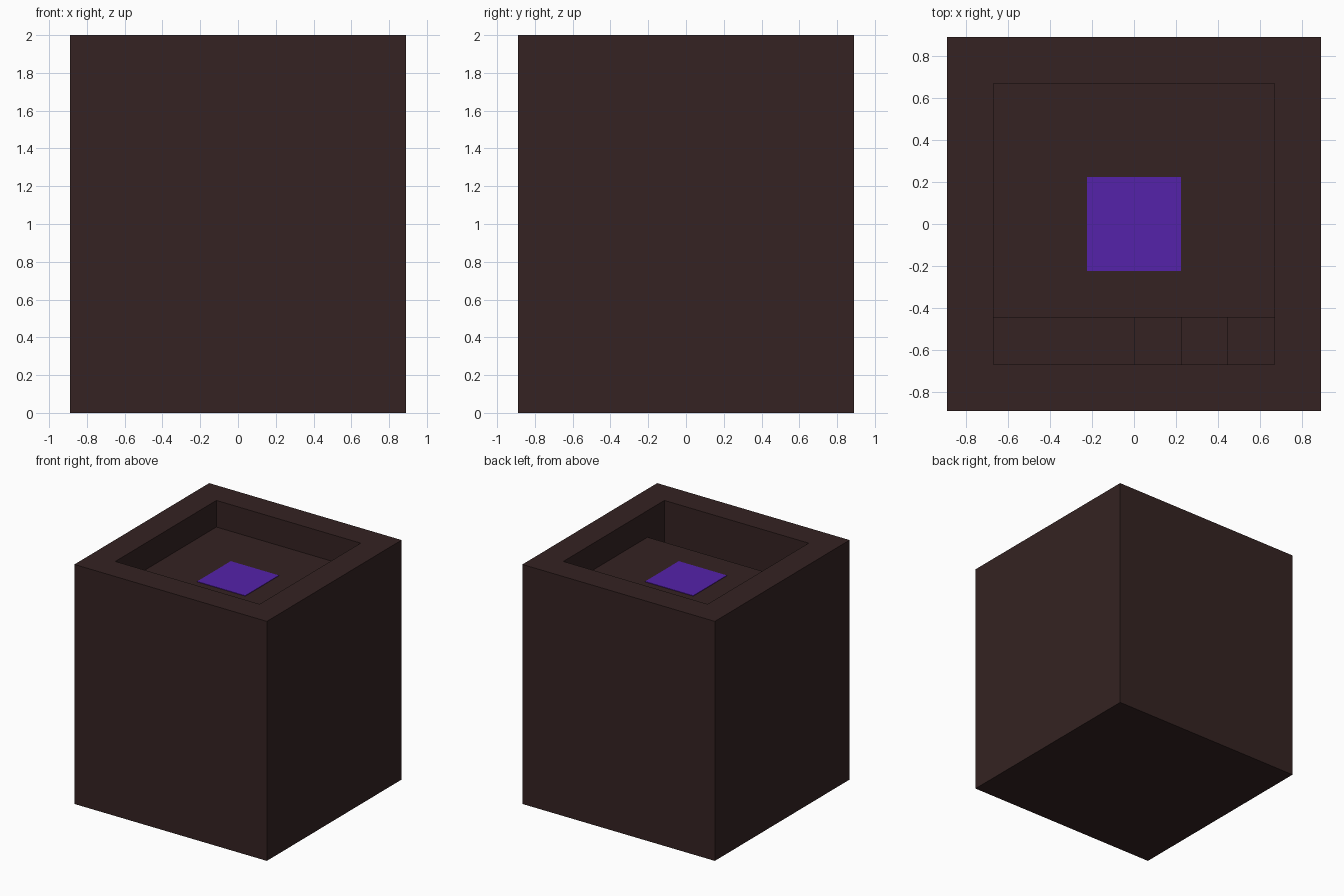
import bpy, bmesh
from mathutils import Matrix, Vector

old = bpy.data.objects.get("Cube")
if old:
    bpy.data.objects.remove(old, do_unlink=True)

U = 2 / 9  # one building block; the model is 8 x 8 x 9 blocks


def material(name, rgb):
    m = bpy.data.materials.new(name)
    m.use_nodes = True
    m.diffuse_color = (*rgb, 1)
    bsdf = next(n for n in m.node_tree.nodes if n.type == "BSDF_PRINCIPLED")
    bsdf.inputs["Base Color"].default_value = (*rgb, 1)
    return m


def add_object(name, bm, mat):
    bmesh.ops.recalc_face_normals(bm, faces=bm.faces)
    mesh = bpy.data.meshes.new(name)
    bm.to_mesh(mesh)
    bm.free()
    mesh.materials.append(mat)
    bpy.context.collection.objects.link(bpy.data.objects.new(name, mesh))


def box(size, centre):
    bm = bmesh.new()
    place = Matrix.Translation(centre) @ Matrix.Diagonal((*size, 1))
    bmesh.ops.create_cube(bm, size=1, matrix=place)
    return bm


def sink(bm, faces, depth):
    """Push a region of faces down and return the new bottom faces."""
    out = bmesh.ops.extrude_face_region(bm, geom=faces)["geom"]
    left = [f for f in faces if f.is_valid]
    if left:
        bmesh.ops.delete(bm, geom=left, context="FACES_ONLY")
    verts = [g for g in out if isinstance(g, bmesh.types.BMVert)]
    bmesh.ops.translate(bm, verts=verts, vec=(0, 0, -depth))
    return [g for g in out if isinstance(g, bmesh.types.BMFace)]


def split(bm, faces, point, normal):
    """Cut the given faces with a plane and return all the pieces."""
    geom = set(faces)
    for f in faces:
        geom.update(f.edges, f.verts)
    out = bmesh.ops.bisect_plane(bm, geom=list(geom), dist=1e-5,
                                 plane_co=point, plane_no=normal)["geom"]
    return [g for g in out if isinstance(g, bmesh.types.BMFace)]


stone = material("dark brown stone", (0.035, 0.0165, 0.016))
violet = material("violet", (0.091, 0.016, 0.40))

# Block with a raised rim around a sunken floor
bm = box((8 * U, 8 * U, 9 * U), (0, 0, 4.5 * U))
top = max(bm.faces, key=lambda f: f.calc_center_median().z)
bmesh.ops.inset_region(bm, faces=[top], thickness=U, use_even_offset=True)
floor = sink(bm, [top], U)

# Stairwell along the front of the floor, descending towards the right
pieces = split(bm, floor, Vector((0, -2 * U, 0)), Vector((0, 1, 0)))
well = [f for f in pieces if f.calc_center_median().y < -2 * U]
for step in (2, 1, 0):
    well = split(bm, well, Vector((step * U, 0, 0)), Vector((1, 0, 0)))
well = sink(bm, well, U)
for step in (2, 1, 0):
    well = [f for f in well if f.calc_center_median().x < step * U]
    well = sink(bm, well, U)
add_object("stone_block", bm, stone)

# Violet panel set in the middle of the floor
add_object("violet_panel", box((2 * U, 2 * U, 0.006), (0, 0, 8 * U + 0.001)), violet)
